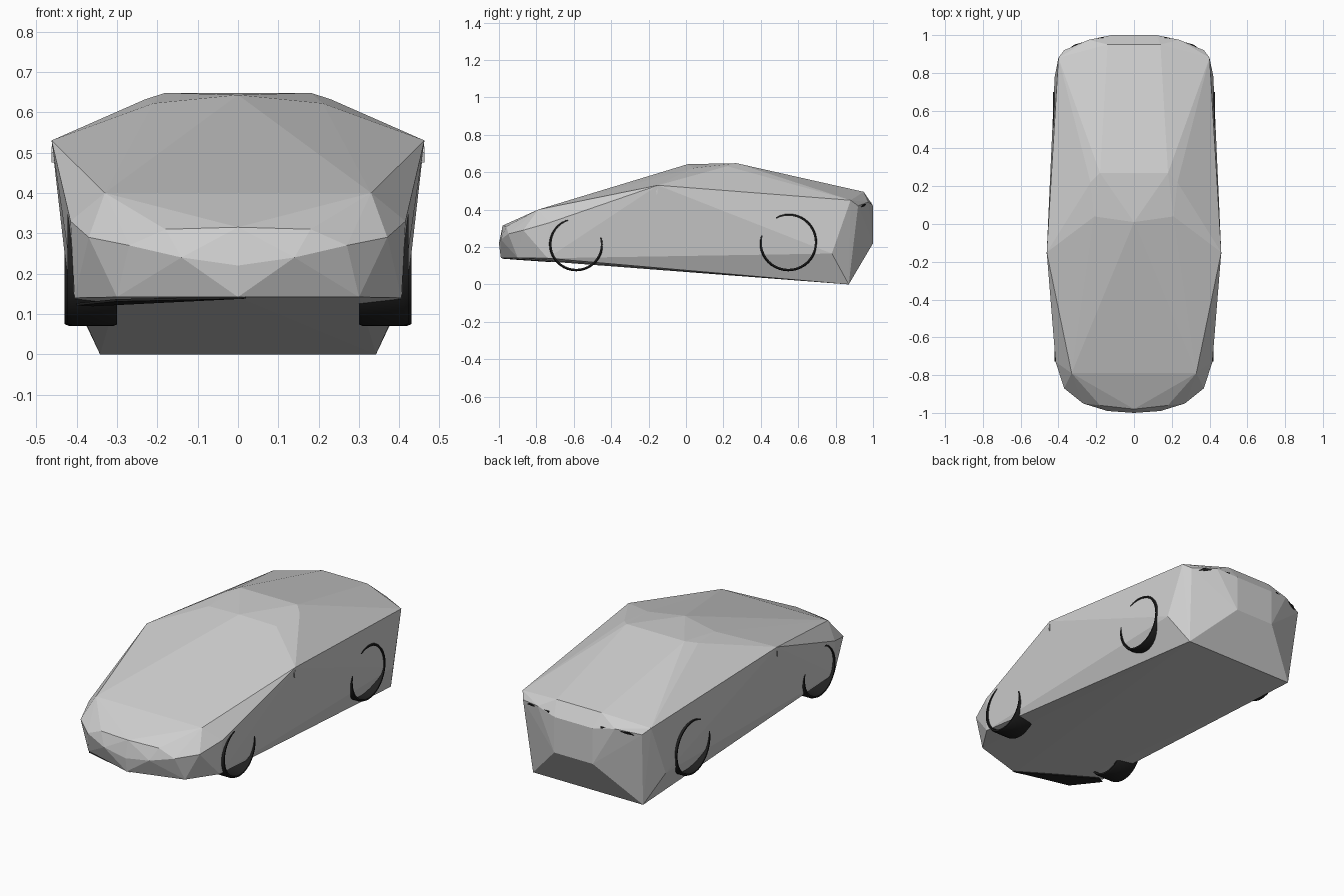
import bpy, bmesh, math
from mathutils import Vector

cube = bpy.data.objects.get("Cube")
if cube:
    bpy.data.objects.remove(cube, do_unlink=True)


def material(name, value, rough):
    m = bpy.data.materials.new(name)
    m.use_nodes = True
    col = (value, value, value, 1)
    m.diffuse_color = col
    bsdf = m.node_tree.nodes["Principled BSDF"]
    bsdf.inputs["Base Color"].default_value = col
    bsdf.inputs["Roughness"].default_value = rough
    return m


GREY = material("body grey", 0.62, 0.5)
BLACK = material("rubber black", 0.015, 0.8)


def finish(name, bm, mat):
    bmesh.ops.recalc_face_normals(bm, faces=bm.faces)
    mesh = bpy.data.meshes.new(name)
    bm.to_mesh(mesh)
    bm.free()
    mesh.materials.append(mat)
    ob = bpy.data.objects.new(name, mesh)
    bpy.context.collection.objects.link(ob)
    return ob


def hull(name, points, mat, mirror=False):
    bm = bmesh.new()
    for x, y, z in points:
        bm.verts.new((x, y, z))
        if mirror and x:
            bm.verts.new((-x, y, z))
    res = bmesh.ops.convex_hull(bm, input=bm.verts)
    loose = {g for g in res["geom_interior"] + res["geom_unused"]
             if isinstance(g, bmesh.types.BMVert)}
    bmesh.ops.delete(bm, geom=list(loose), context="VERTS")
    return finish(name, bm, mat)


def plate(name, points, mat, offset):
    # Thin slab: the outline plus a shifted copy
    shift = Vector(offset)
    return hull(name, points + [Vector(p) + shift for p in points], mat)


# Faceted body shell, half outline mirrored
body_points = [
    # roof and windscreen
    (0, 0.01, 0.643), (0.21, 0.04, 0.622), (0.18, 0.27, 0.648), (0.23, 0.22, 0.632),
    # shoulder and rear deck
    (0.462, -0.15, 0.53), (0.14, 0.95, 0.495), (0.40, 0.88, 0.45),
    # tail
    (0.37, 0.92, 0.42), (0.24, 0.975, 0.44), (0.12, 1.0, 0.42), (0.12, 1.0, 0.22),
    # underside and sill
    (0.342, 0.87, 0), (0.42, 0.78, 0.165), (0.405, -0.74, 0.14),
    (0.30, -0.90, 0.142), (0, -0.99, 0.142),
    # nose
    (0.415, -0.73, 0.33), (0.33, -0.79, 0.40), (0.37, -0.87, 0.29),
    (0.27, -0.95, 0.27), (0.14, -0.99, 0.24), (0, -1.0, 0.22),
    (0, -0.98, 0.315), (0.18, -0.96, 0.31),
]
hull("body_shell", body_points, GREY, mirror=True)


# Tyres: open rings sunk into the body sides
def tyre(name, side, y, z, radius, outer):
    bm = bmesh.new()
    inner = 0.30
    rim = radius - 0.013
    profile = [(inner, rim), (inner, radius - 0.004), (inner + 0.01, radius),
               (outer - 0.012, radius), (outer, radius - 0.005), (outer, rim)]
    steps = 40
    rings = []
    for i in range(steps):
        a = math.tau * i / steps
        rings.append([bm.verts.new((side * x, y + r * math.cos(a), z + r * math.sin(a)))
                      for x, r in profile])
    n = len(profile)
    for i, ring in enumerate(rings):
        nxt = rings[(i + 1) % steps]
        for j in range(n):
            k = (j + 1) % n
            bm.faces.new((ring[j], ring[k], nxt[k], nxt[j]))
    ob = finish(name, bm, BLACK)
    for p in ob.data.polygons:
        p.use_smooth = True
    ob.data.set_sharp_from_angle(angle=math.radians(35))


for label, s in (("left", 1), ("right", -1)):
    tyre("front_tyre_" + label, s, -0.587, 0.215, 0.145, 0.422)
    tyre("rear_tyre_" + label, s, 0.547, 0.225, 0.155, 0.430)
    # Dark slits under the rear deck
    plate("tail_slit_" + label,
          [(s * 0.16, 0.985, 0.425), (s * 0.16, 0.985, 0.437),
           (s * 0.33, 0.933, 0.413), (s * 0.31, 0.945, 0.428)],
          BLACK, (s * 0.002, 0.006, 0))
    # Tiny door mirror stubs
    plate("mirror_" + label,
          [(s * 0.455, -0.155, 0.475), (s * 0.455, -0.15, 0.515), (s * 0.455, -0.16, 0.50)],
          GREY, (s * 0.007, 0, 0))

# Dark splitter under one side of the nose
plate("nose_splitter",
      [(0.02, -0.985, 0.138), (-0.30, -0.895, 0.131), (-0.40, -0.74, 0.121),
       (-0.36, -0.72, 0.119)],
      BLACK, (0, 0, 0.006))
